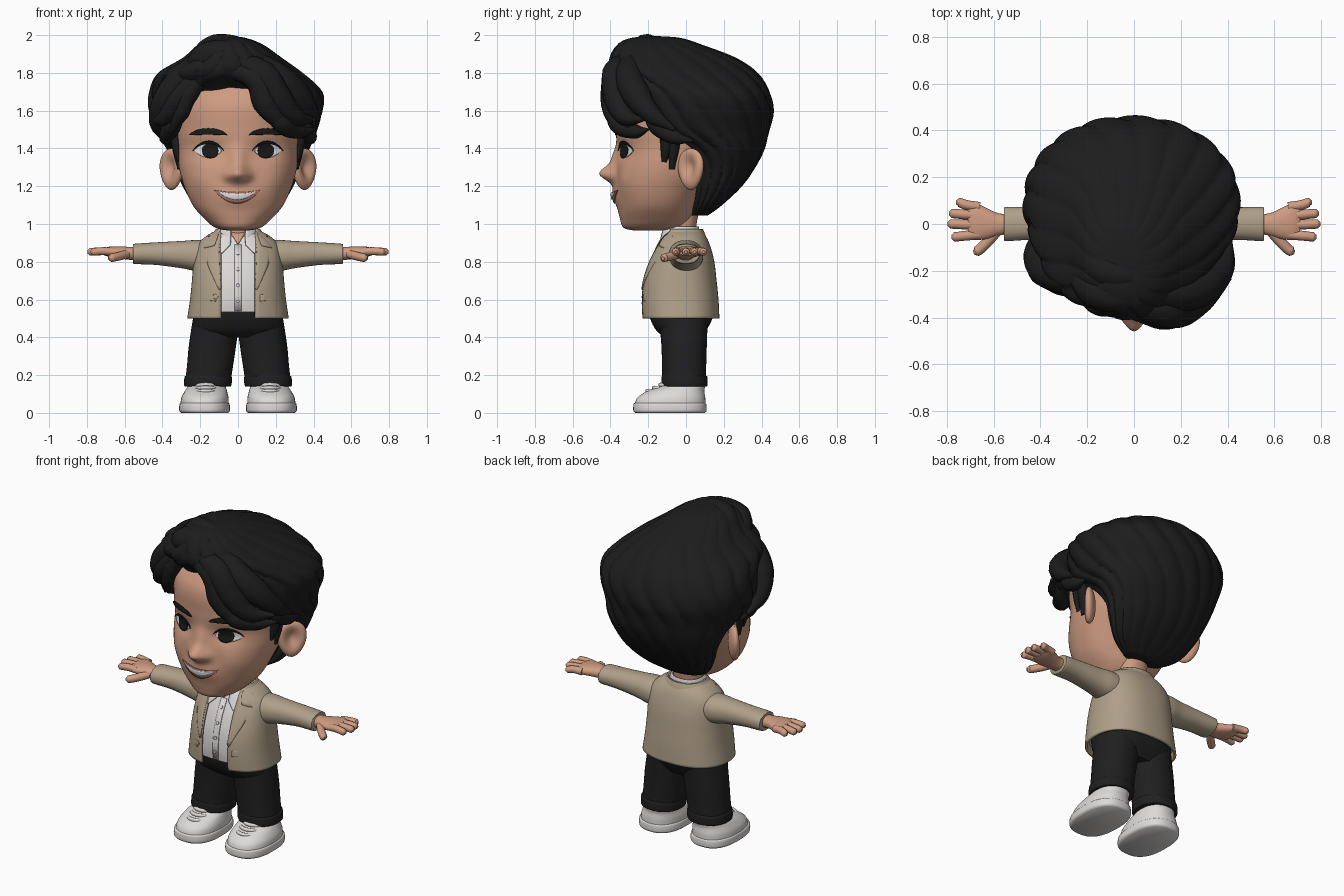
import bpy, bmesh, math
from mathutils import Vector, Matrix
from mathutils.bvhtree import BVHTree

cube = bpy.data.objects.get("Cube")
if cube:
    bpy.data.objects.remove(cube)


def material(name, r, g, b):
    m = bpy.data.materials.new(name)
    m.use_nodes = True
    m.diffuse_color = (r, g, b, 1)
    m.node_tree.nodes["Principled BSDF"].inputs["Base Color"].default_value = (r, g, b, 1)
    return m


SKIN = material("skin", .62, .33, .22)
LIP = material("lip pink", .46, .19, .14)
HAIR = material("hair black", .012, .012, .012)
TROUSER = material("trouser black", .014, .014, .015)
JACKET = material("jacket beige", .43, .35, .25)
WHITE = material("cloth white", .72, .70, .69)
EYE = material("eye black", .01, .01, .01)
GLINT = material("eye white", .8, .82, .85)


def add_object(name, mesh, mat, mirror=False, thick=0, offset=0):
    mesh.materials.clear()
    mesh.materials.append(mat)
    mesh.shade_smooth()
    mesh.set_sharp_from_angle(angle=math.radians(45))
    ob = bpy.data.objects.new(name, mesh)
    bpy.context.collection.objects.link(ob)
    if thick:
        mod = ob.modifiers.new("thickness", 'SOLIDIFY')
        mod.thickness, mod.offset = thick, offset
    if mirror:
        mod = ob.modifiers.new("mirror", 'MIRROR')
        mod.use_mirror_merge = False
    return ob


def from_bmesh(name, bm, mat, **options):
    bmesh.ops.recalc_face_normals(bm, faces=bm.faces)
    mesh = bpy.data.meshes.new(name)
    bm.to_mesh(mesh)
    bm.free()
    return add_object(name, mesh, mat, **options)


def smooth_rings(rings, steps):
    """Catmull-Rom interpolation through a short list of rings."""
    out = []
    for i in range(len(rings) - 1):
        p = [rings[max(0, min(len(rings) - 1, i + k))] for k in (-1, 0, 1, 2)]
        for s in range(steps):
            t = s / steps
            out.append([b + .5 * t * (c - a + t * (2*a - 5*b + 4*c - d + t * (3*(b - c) + d - a)))
                        for a, b, c, d in zip(*p)])
    return out + [list(rings[-1])]


def loft(name, rings, mat, axis='z', segs=48, steps=5, power=2.2, gap=0, shape=None, **options):
    """Rings are (position on axis, centre u, centre v, radius u, radius v)."""
    bm = bmesh.new()
    rows = []
    for pos, cu, cv, ru, rv in smooth_rings(rings, steps):
        g = math.asin(min(.8, gap / ru) ** (power / 2)) if gap else 0
        row = []
        for k in range(segs + (1 if gap else 0)):
            a = -math.pi / 2 + g + (2 * math.pi - 2 * g) * k / segs
            c, s = math.cos(a), math.sin(a)
            u = cu + ru * math.copysign(abs(c) ** (2 / power), c)
            v = cv + rv * math.copysign(abs(s) ** (2 / power), s)
            co = Vector((u, v, pos)) if axis == 'z' else Vector((pos, u, v))
            row.append(bm.verts.new(shape(co, a, cu, cv) if shape else co))
        rows.append(row)
    for lo, hi in zip(rows, rows[1:]):
        for k in range(segs):
            n = (k + 1) % len(lo)
            bm.faces.new((lo[k], lo[n], hi[n], hi[k]))
    if not gap:
        bm.faces.new(rows[0])
        bm.faces.new(rows[-1])
    return from_bmesh(name, bm, mat, **options)


def tubes(name, paths, mat, taper, **options):
    """Rounded strands; each path is (radius, points)."""
    cu = bpy.data.curves.new(name, 'CURVE')
    cu.dimensions, cu.bevel_depth, cu.bevel_resolution = '3D', 1, 4
    cu.use_fill_caps, cu.resolution_u = True, 8
    for radius, pts in paths:
        sp = cu.splines.new('BEZIER')
        sp.bezier_points.add(len(pts) - 1)
        for i, (bp, co) in enumerate(zip(sp.bezier_points, pts)):
            bp.co = co
            bp.handle_left_type = bp.handle_right_type = 'AUTO'
            bp.radius = radius * taper(i / (len(pts) - 1))
    tmp = bpy.data.objects.new(name + " path", cu)
    bpy.context.collection.objects.link(tmp)
    mesh = bpy.data.meshes.new_from_object(tmp.evaluated_get(bpy.context.evaluated_depsgraph_get()))
    bpy.data.objects.remove(tmp)
    return add_object(name, mesh, mat, **options)


def surface(ob):
    me = ob.data
    return BVHTree.FromPolygons([v.co for v in me.vertices], [p.vertices for p in me.polygons])


def plate(name, side_a, side_b, target, lift, mat, fine=4, **options):
    """Thin strip between two (x, z) outlines, laid on the front of a surface."""
    a, b = (refine(s, fine) for s in (side_a, side_b))
    bm = bmesh.new()
    rows, y = [], -.1
    for p, q in zip(a, b):
        row = []
        for k in range(6):
            x, z = p[0] + (q[0] - p[0]) * k / 5, p[1] + (q[1] - p[1]) * k / 5
            hit = target.ray_cast(Vector((x, -2, z)), Vector((0, 1, 0)))[0]
            y = hit.y if hit else y
            row.append(bm.verts.new((x, y - lift, z)))
        rows.append(row)
    for lo, hi in zip(rows, rows[1:]):
        for k in range(5):
            bm.faces.new((lo[k], lo[k + 1], hi[k + 1], hi[k]))
    return from_bmesh(name, bm, mat, thick=.006, **options)


def refine(pts, n):
    return [tuple(p + (q - p) * s / n for p, q in zip(a, b))
            for a, b in zip(pts, pts[1:]) for s in range(n)] + [pts[-1]]


def lens(cx, half, ends, top, bottom, p=1.0):
    """Upper and lower outline of an almond, crescent or ellipse."""
    us = [math.sin(math.pi / 2 * (i / 10 - 1) * .98) for i in range(21)]
    return [[(cx + half * u, ends + (z - ends) * (1 - u * u) ** p) for u in us] for z in (top, bottom)]


def bump(a, b):
    return math.exp(-a * a - b * b)


# Head with nose, eye sockets and mouth bulge
def face_shape(co, a, cu, cv):
    x, z = abs(co.x), co.z
    if co.y < cv:
        co.y -= (.08 * bump(x / .045, (z - 1.265) / .045) + .028 * bump(x / .045, (z - 1.35) / .07)
                 + .022 * bump((x - .05) / .03, (z - 1.255) / .03) + .022 * bump(x / .11, (z - 1.15) / .06)
                 - .018 * bump((x - .15) / .07, (z - 1.385) / .05) + .012 * bump((x - .2) / .07, (z - 1.23) / .08))
    return co


head = loft("head", [(.965, 0, -.19, .05, .08), (.98, 0, -.175, .12, .155), (1.03, 0, -.16, .18, .19),
                     (1.1, 0, -.15, .24, .21), (1.2, 0, -.125, .285, .245), (1.3, 0, -.085, .312, .285),
                     (1.4, 0, -.05, .32, .31), (1.5, 0, -.035, .33, .335), (1.65, 0, -.03, .32, .33),
                     (1.8, 0, 0, .24, .25)], SKIN, segs=160, steps=9, shape=face_shape)
loft("neck", [(.85, 0, -.03, .09, .085), (.95, 0, -.03, .085, .08), (1.08, 0, -.02, .09, .09)], SKIN)

# Ears, dished on the outer face
bm = bmesh.new()
bmesh.ops.create_uvsphere(bm, u_segments=32, v_segments=24, radius=1)
for v in bm.verts:
    if v.co.x > 0:
        v.co.x -= 1.2 * bump(v.co.y / .5, (v.co.z - .1) / .55)
    v.co.y *= 1 + .2 * v.co.z
bm.transform(Matrix.Translation((.352, .025, 1.29)) @ Matrix.Rotation(math.radians(-42), 4, 'Z')
             @ Matrix.Diagonal((.038, .085, .11, 1)))
from_bmesh("ears", bm, SKIN, mirror=True)

# Face details
face = surface(head)
plate("eye_whites", *lens(.157, .07, 1.387, 1.428, 1.352, .8), face, .003, GLINT, 1, mirror=True)
plate("irises", *lens(.147, .042, 1.388, 1.428, 1.349, .4), face, .008, EYE, 1, mirror=True)
plate("upper_lashes", *lens(.157, .082, 1.386, 1.44, 1.425, .8), face, .01, EYE, 1, mirror=True)
plate("eyebrows", *lens(.158, .1, 1.47, 1.507, 1.473, .7), face, .008, HAIR, 1, mirror=True)
plate("lips", *lens(-.005, .123, 1.18, 1.168, 1.109), face, .004, LIP, 1)
plate("teeth", *lens(-.005, .106, 1.176, 1.16, 1.129), face, .008, GLINT, 1)


# Hair mass with carved strands
def strands(co, a, cu, cv):
    k = 1 + .05 * (abs(math.sin(9 * a + 3 * math.sin(4 * co.z) + 2 * co.z)) ** .6 - .7)
    return Vector((cu + (co.x - cu) * k, cv + (co.y - cv) * k, co.z))


loft("hair_mass", [(1.045, 0, .07, .13, .045), (1.1, 0, .11, .225, .08), (1.2, 0, .16, .29, .135),
                   (1.3, 0, .19, .33, .175), (1.4, 0, .175, .375, .24), (1.5, -.01, .1, .425, .34),
                   (1.6, -.012, .09, .456, .37), (1.7, -.012, .07, .452, .37), (1.8, -.04, -.01, .38, .385),
                   (1.88, -.03, -.07, .26, .33), (1.95, -.04, -.14, .17, .22), (1.985, -.05, -.16, .09, .13),
                   (1.995, -.05, -.16, .01, .01)], HAIR, segs=180, steps=6, power=2.1, shape=strands)

# Swept fringe and side locks
locks_left = [
    (.07, [(-.04, -.35, 1.82), (.1, -.38, 1.76), (.145, -.385, 1.64), (.21, -.37, 1.555), (.33, -.3, 1.51)]),
    (.08, [(-.03, -.32, 1.86), (.13, -.37, 1.79), (.21, -.36, 1.67), (.3, -.32, 1.57), (.41, -.23, 1.55)]),
    (.08, [(0, -.26, 1.89), (.19, -.3, 1.79), (.31, -.26, 1.68), (.38, -.18, 1.58), (.41, -.06, 1.5)]),
    (.05, [(.16, -.39, 1.62), (.23, -.36, 1.53), (.32, -.27, 1.49), (.41, -.2, 1.5)]),
    (.05, [(.3, -.2, 1.6), (.35, -.15, 1.52), (.38, -.06, 1.46), (.39, .04, 1.44)])]
locks_top = [
    (.08, [(-.25, -.2, 1.82), (-.15, -.29, 1.89), (0, -.31, 1.9), (.12, -.31, 1.81)]),
    (.06, [(-.23, -.25, 1.74), (-.13, -.33, 1.81), (0, -.36, 1.82), (.07, -.37, 1.73)]),
    (.075, [(-.22, -.12, 1.87), (-.12, -.2, 1.93), (.03, -.22, 1.92), (.17, -.2, 1.83)])]
locks_right = [
    (.07, [(-.14, -.27, 1.82), (-.25, -.25, 1.74), (-.33, -.23, 1.65), (-.41, -.18, 1.56), (-.46, -.15, 1.58)]),
    (.08, [(-.18, -.24, 1.85), (-.31, -.22, 1.75), (-.38, -.19, 1.65), (-.42, -.12, 1.54), (-.41, -.02, 1.46)]),
    (.055, [(-.18, -.28, 1.79), (-.26, -.265, 1.69), (-.3, -.25, 1.59), (-.36, -.2, 1.48)]),
    (.05, [(-.3, -.22, 1.6), (-.35, -.17, 1.52), (-.38, -.08, 1.46), (-.39, .03, 1.44)])]
for label, group in (("left", locks_left), ("top", locks_top), ("right", locks_right)):
    tubes("hair_locks_" + label, group, HAIR, lambda t: math.sin(math.pi * (.22 + .74 * t)))
tubes("sideburns", [(.045, [(.325, -.06 - d, 1.52), (.318, -.065 - d, 1.4), (.305, -.075 - d, 1.29 + d)])
                    for d in (0, .04)], HAIR, lambda t: 1 - .65 * t, mirror=True)

# Open jacket over a shirt
body = [(.5, 0, -.03, .262, .2), (.6, 0, -.035, .247, .2), (.7, 0, -.035, .237, .19), (.8, 0, -.025, .228, .168),
        (.88, 0, -.015, .212, .137), (.93, 0, -.012, .165, .112), (.965, 0, -.015, .1, .085)]
loft("jacket_body", body, JACKET, power=2.4, segs=64, gap=.09, thick=.014)
shirt = loft("shirt", [(max(z, .535), u, v, a - .016, b - .016) for z, u, v, a, b in body], WHITE, power=2.4)
chest = surface(shirt)
plate("lapels", [(.088, .95), (.1, .87), (.095, .75), (.088, .66)], [(.15, .935), (.18, .85), (.155, .77), (.1, .65)],
      chest, .026, JACKET, mirror=True)
plate("lapel_notches", [(.1, .95), (.125, .885)], [(.155, .935), (.185, .87)], chest, .031, JACKET, mirror=True)
plate("pocket_flaps", [(.115, .625), (.215, .635)], [(.115, .59), (.215, .6)], chest, .024, JACKET, mirror=True)
plate("neck_opening", [(-.04, .955), (-.003, .895)], [(.04, .955), (.003, .895)], chest, .014, SKIN)
plate("shirt_collar", [(.035, .955), (.04, .89), (.085, .845)], [(.095, .955), (.115, .9), (.09, .845)],
      chest, .021, WHITE, mirror=True)
plate("shirt_placket", [(-.018, .89), (-.018, .54)], [(.018, .89), (.018, .54)], chest, .004, WHITE)
for i in range(4):
    z = .59 + .085 * i
    plate("shirt_button", *lens(0, .009, z, z + .009, z - .009, .5), chest, .01, WHITE, 1)
plate("jacket_button", *lens(-.118, .013, .615, .628, .602, .5), chest, .026, JACKET, 1)
loft("collar_band", [(.9, 0, -.03, .115, .11), (.95, 0, -.03, .105, .1), (.985, 0, -.025, .092, .088)],
     WHITE, gap=.04, thick=.01)
loft("jacket_collar", [(.9, 0, -.015, .15, .125), (.945, 0, -.015, .13, .11), (.97, 0, -.015, .112, .1)],
     JACKET, gap=.1, thick=.012)

# Sleeves and hands
loft("sleeves", [(.13, 0, .83, .09, .08), (.22, 0, .833, .09, .082), (.3, 0, .838, .078, .072),
                 (.43, .002, .843, .07, .06), (.54, 0, .842, .073, .054), (.555, 0, .842, .07, .05)],
     JACKET, axis='x', mirror=True)
loft("palms", [(.53, 0, .842, .042, .036), (.58, -.002, .845, .048, .034), (.63, .002, .85, .066, .032),
               (.68, .012, .853, .08, .027), (.71, .015, .853, .07, .018)], SKIN, axis='x', mirror=True)
fingers = []
for base, tip, reach in ((.073, .092, .76), (.035, .045, .79), (-.005, 0, .797), (-.045, -.055, .78)):
    fingers.append((.021, [(.66, base, .853), (.72, (base + tip) / 2, .856), (reach - .012, tip, .852), (reach, tip, .851)]))
fingers.append((.023, [(.59, -.035, .84), (.635, -.085, .828), (.672, -.117, .82), (.685, -.122, .818)]))
tubes("fingers", fingers, SKIN, lambda t: 1 - .6 * t ** 6, mirror=True)

# Trousers with turned cuffs
loft("hips", [(.4, 0, -.015, .19, .1), (.44, 0, -.025, .232, .135), (.5, 0, -.025, .238, .165),
              (.56, 0, -.025, .235, .175)], TROUSER, power=2.5)
loft("trouser_legs", [(.16, .16, -.01, .12, .116), (.25, .148, -.01, .122, .117), (.35, .136, -.01, .125, .12),
                      (.44, .124, -.012, .124, .125), (.52, .12, -.015, .115, .13)], TROUSER, mirror=True)
loft("trouser_cuffs", [(.14, .16, -.008, .112, .113), (.145, .16, -.008, .125, .122), (.19, .158, -.008, .125, .121),
                       (.197, .158, -.008, .114, .113)], TROUSER, mirror=True)

# Shoes: sole, upper and laces
loft("shoe_soles", [(0, .177, -.085, .124, .185), (.012, .177, -.085, .134, .194), (.045, .177, -.085, .133, .193),
                    (.052, .177, -.085, .126, .187)], WHITE, power=2.5, mirror=True)
loft("shoe_uppers", [(.04, .177, -.085, .128, .188), (.08, .175, -.078, .125, .18), (.115, .17, -.055, .112, .152),
                     (.14, .165, -.02, .1, .12), (.165, .162, -.005, .09, .1)], WHITE, power=2.3, mirror=True)
tubes("shoe_laces", [(.011, [(.105, y + .05, z - .012), (.14, y + .01, z), (.17, y, z + .002), (.2, y + .01, z),
                             (.235, y + .05, z - .012)]) for y, z in ((-.135, .147), (-.17, .131), (-.205, .114))],
      WHITE, lambda t: 1, mirror=True)
